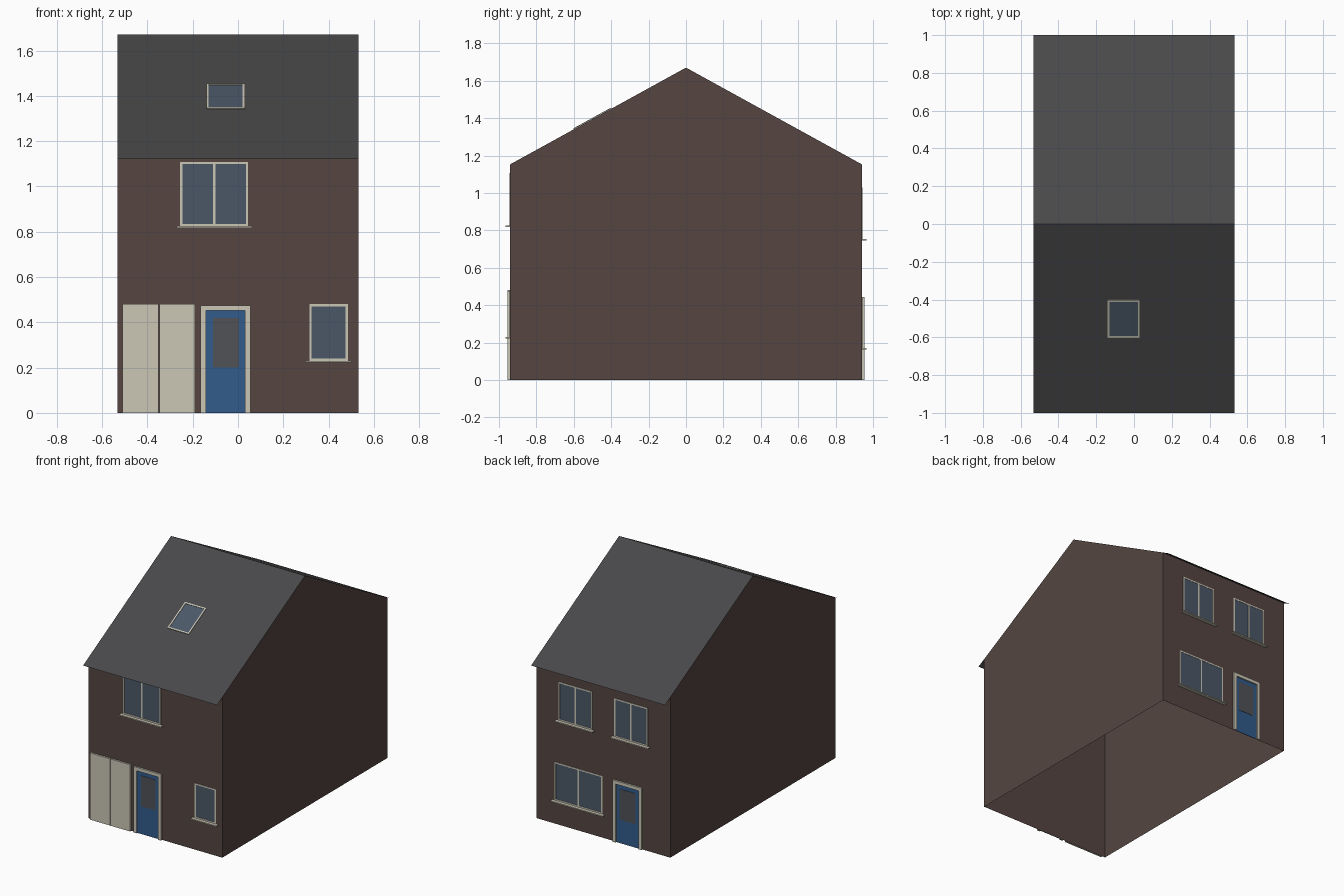
import bpy, bmesh, math
from mathutils import Matrix, Vector

if "Cube" in bpy.data.objects:
    bpy.data.objects.remove(bpy.data.objects["Cube"])

W, D, RIDGE, EAVES = 0.533, 0.94, 1.67, 1.12
PITCH = RIDGE - EAVES          # rise over a run of 1
WALL = RIDGE - PITCH * D


def material(name, color):
    m = bpy.data.materials.new(name)
    m.diffuse_color = (*color, 1)
    m.use_nodes = True
    m.node_tree.nodes["Principled BSDF"].inputs["Base Color"].default_value = m.diffuse_color
    return m


BRICK = material("brick", (0.09, 0.06, 0.053))
SLATE = material("slate", (0.066, 0.066, 0.069))
CREAM = material("cream", (0.60, 0.57, 0.47))
GLASS = material("glass", (0.07, 0.097, 0.135))
BLUE = material("blue", (0.032, 0.105, 0.26))
DARK = material("dark_glass", (0.08, 0.085, 0.095))


def finish(name, bm, mat):
    me = bpy.data.meshes.new(name)
    bm.normal_update()
    bm.to_mesh(me)
    bm.free()
    me.materials.append(mat)
    bpy.context.collection.objects.link(bpy.data.objects.new(name, me))


def plane_frame(origin, v, d):
    """Matrix for a surface: across is x, up is v, outward is d."""
    m = Matrix((Vector((1, 0, 0)), Vector(v), Vector(d))).transposed().to_4x4()
    m.translation = origin
    return m


def boxes(name, frame, specs, mat):
    """Boxes given as (u0, u1, v0, v1, d0, d1) on a surface."""
    bm = bmesh.new()
    for u0, u1, v0, v1, d0, d1 in specs:
        m = (frame @ Matrix.Translation(((u0 + u1) / 2, (v0 + v1) / 2, (d0 + d1) / 2))
             @ Matrix.Diagonal((u1 - u0, v1 - v0, d1 - d0, 1)))
        bmesh.ops.create_cube(bm, size=1, matrix=m)
    bmesh.ops.recalc_face_normals(bm, faces=bm.faces)
    finish(name, bm, mat)


def window(name, frame, u0, u1, v0, v1, mullion=True, sill=True, out=0.004, t=0.01):
    bars = [(u0, u0 + t, v0, v1, 0.001, out), (u1 - t, u1, v0, v1, 0.001, out),
            (u0 + t, u1 - t, v0, v0 + t, 0.001, out), (u0 + t, u1 - t, v1 - t, v1, 0.001, out)]
    if mullion:
        c = (u0 + u1) / 2
        bars.append((c - t / 2, c + t / 2, v0 + t, v1 - t, 0.001, out))
    boxes(name + "_frame", frame, bars, CREAM)
    boxes(name + "_glass", frame, [(u0 + t, u1 - t, v0 + t, v1 - t, 0.001, out * 0.5)], GLASS)
    if sill:
        boxes(name + "_sill", frame, [(u0 - 0.017, u1 + 0.017, v0 - 0.008, v0, 0.001, 0.026)], CREAM)


def door(name, frame, u0, u1, h, t=0.024):
    boxes(name + "_frame", frame, [(u0, u0 + t, 0, h, 0.001, 0.014), (u1 - t, u1, 0, h, 0.001, 0.014),
                                   (u0 + t, u1 - t, h - t, h, 0.001, 0.014)], CREAM)
    boxes(name + "_leaf", frame, [(u0 + t, u1 - t, 0, h - t, 0.001, 0.004)], BLUE)
    boxes(name + "_pane", frame, [(u0 + 0.054, u1 - 0.05, h - 0.275, h - 0.055, 0.003, 0.006)], DARK)


# Walls: gabled shell, open underneath and closed above by the roof
bm = bmesh.new()
profile = [(-D, 0), (-D, WALL), (0, RIDGE), (D, WALL), (D, 0)]
left, right = [[bm.verts.new((x, y, z)) for y, z in profile] for x in (-W, W)]
bm.faces.new(left)
bm.faces.new(right)
for i in (0, 3):
    bm.faces.new((left[i], left[i + 1], right[i + 1], right[i]))
bmesh.ops.recalc_face_normals(bm, faces=bm.faces)
for f in bm.faces:             # point the open shell outward
    if f.normal.dot(f.calc_center_median() - Vector((0, 0, 0.7))) < 0:
        f.normal_flip()
finish("brick_walls", bm, BRICK)

# Roof: two thin sheets meeting at the ridge
bm = bmesh.new()
rows = [[bm.verts.new((x, y, z)) for x in (-W, W)] for y, z in ((-1, EAVES), (0, RIDGE), (1, EAVES))]
for a, b in zip(rows, rows[1:]):
    bm.faces.new((a[0], a[1], b[1], b[0]))
finish("roof", bm, SLATE)

front = plane_frame((0, -D, 0), (0, 0, 1), (0, -1, 0))
back = plane_frame((0, D, 0), (0, 0, 1), (0, 1, 0))
n = math.hypot(1, PITCH)
slope = plane_frame((0, -0.5, RIDGE - PITCH / 2), (0, 1 / n, PITCH / n), (0, -PITCH / n, 1 / n))

# Front side
boxes("storage_doors", front, [(-0.51, -0.352, 0, 0.48, 0.001, 0.014),
                               (-0.347, -0.19, 0, 0.48, 0.001, 0.014)], CREAM)
door("front_door", front, -0.165, 0.055, 0.475)
window("front_upper_window", front, -0.255, 0.045, 0.825, 1.108)
window("front_lower_window", front, 0.315, 0.485, 0.23, 0.48, mullion=False)
window("skylight", slope, -0.14, 0.03, -0.1 * n, 0.1 * n, mullion=False, sill=False, out=0.006)

# Back side
window("back_upper_window_a", back, 0.087, 0.355, 0.753, 1.03)
window("back_upper_window_b", back, -0.355, -0.088, 0.753, 1.03)
window("back_lower_window", back, 0.005, 0.387, 0.17, 0.445)
door("back_door", back, -0.313, -0.083, 0.445)
